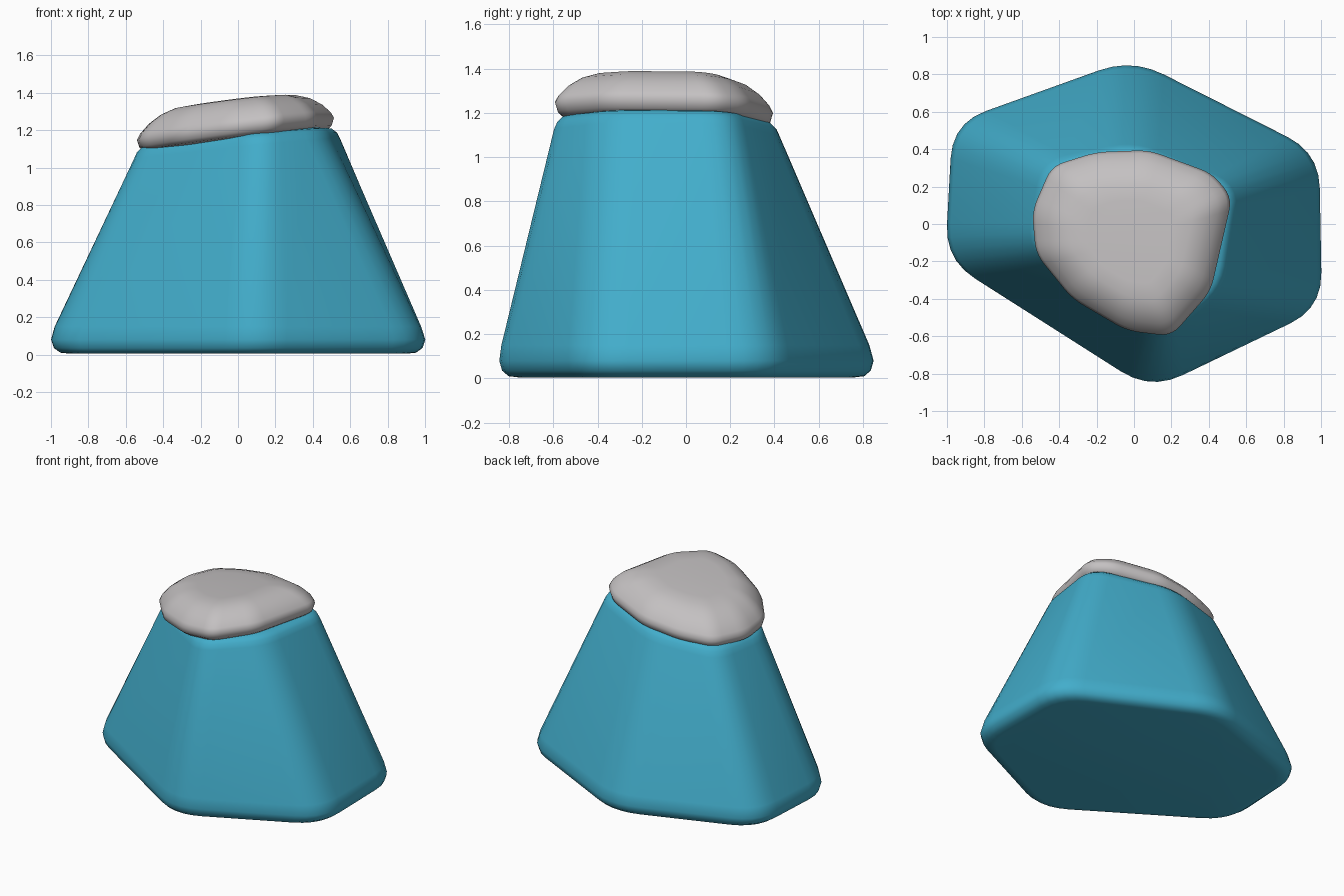
import bpy, bmesh, math
from mathutils import Vector

if "Cube" in bpy.data.objects:
    bpy.data.objects.remove(bpy.data.objects["Cube"])


def material(name, color):
    m = bpy.data.materials.new(name)
    m.diffuse_color = (*color, 1)
    m.use_nodes = True
    m.node_tree.nodes["Principled BSDF"].inputs["Base Color"].default_value = m.diffuse_color
    return m


def rounded(corners, cut, n=6):
    """Round every corner of a polygon with a small quadratic curve."""
    pts = []
    corners = [Vector(c) for c in corners]
    for i, c in enumerate(corners):
        a, b = corners[i - 1], corners[(i + 1) % len(corners)]
        p = c + (a - c).normalized() * cut
        q = c + (b - c).normalized() * cut
        for k in range(n):
            t = k / (n - 1)
            pts.append(p * (1 - t) ** 2 + c * 2 * t * (1 - t) + q * t * t)
    return pts


def ring(outline, scale, z, slope=(0, 0), centre=(0, 0)):
    c = Vector(centre)
    out = []
    for p in outline:
        q = c + (p - c) * scale
        out.append((q.x, q.y, z + slope[0] * q.x + slope[1] * q.y))
    return out


def loft(name, rings, mat):
    bm = bmesh.new()
    loops = [[bm.verts.new(p) for p in r] for r in rings]
    n = len(loops[0])
    for lo, hi in zip(loops, loops[1:]):
        for i in range(n):
            j = (i + 1) % n
            bm.faces.new((lo[i], lo[j], hi[j], hi[i]))
    bm.faces.new(loops[0][::-1])
    bm.faces.new(loops[-1])
    bmesh.ops.recalc_face_normals(bm, faces=bm.faces)
    me = bpy.data.meshes.new(name)
    bm.to_mesh(me)
    bm.free()
    ob = bpy.data.objects.new(name, me)
    bpy.context.collection.objects.link(ob)
    me.materials.append(mat)
    bpy.ops.object.select_all(action='DESELECT')
    ob.select_set(True)
    bpy.context.view_layer.objects.active = ob
    bpy.ops.object.shade_smooth_by_angle(angle=math.radians(65))
    return ob


teal = material("teal rock", (0.055, 0.42, 0.60))
grey = material("light grey", (0.55, 0.53, 0.535))

# Tapered six-sided body with rounded corners
foot = rounded([(-1.01, -0.19), (0.09, -0.89), (1.005, -0.45),
                (0.99, 0.38), (-0.01, 0.885), (-0.97, 0.54)], 0.19)
neck = rounded([(-0.575, -0.13), (0.12, -0.64), (0.48, -0.37),
                (0.565, 0.21), (0.0, 0.445), (-0.5, 0.34)], 0.14)
tilt = (0.1, -0.02)
mid = (-0.02, -0.09)
# Slightly swollen ring just above the foot edge
low = [f.lerp(k, 0.055) for f, k in zip(foot, neck)]
loft("rock_body", [
    ring(foot, 0.90, 0.005), ring(foot, 0.95, 0.01), ring(foot, 0.985, 0.035),
    ring(foot, 1.0, 0.08), ring(low, 1.005, 0.15),
    ring(neck, 1.0, 1.10, tilt, mid), ring(neck, 0.97, 1.135, tilt, mid),
    ring(neck, 0.92, 1.16, tilt, mid), ring(neck, 0.8, 1.172, tilt, mid),
], teal)

# Tilted pebble-like cap resting on the body
rim = rounded([(-0.525, -0.16), (-0.33, -0.4), (-0.04, -0.57), (0.2, -0.6),
               (0.41, -0.36), (0.525, 0.14), (0.42, 0.27), (0.08, 0.395),
               (-0.2, 0.385), (-0.44, 0.31), (-0.545, 0.07)], 0.07)
cap_tilt = (0.115, -0.035)
profile = [(0.8, 1.14), (0.92, 1.148), (0.975, 1.168), (1.0, 1.21),
           (0.97, 1.24), (0.88, 1.288), (0.76, 1.328), (0.62, 1.352),
           (0.45, 1.358)]
loft("rock_cap", [ring(rim, s, z, cap_tilt, mid) for s, z in profile], grey)
